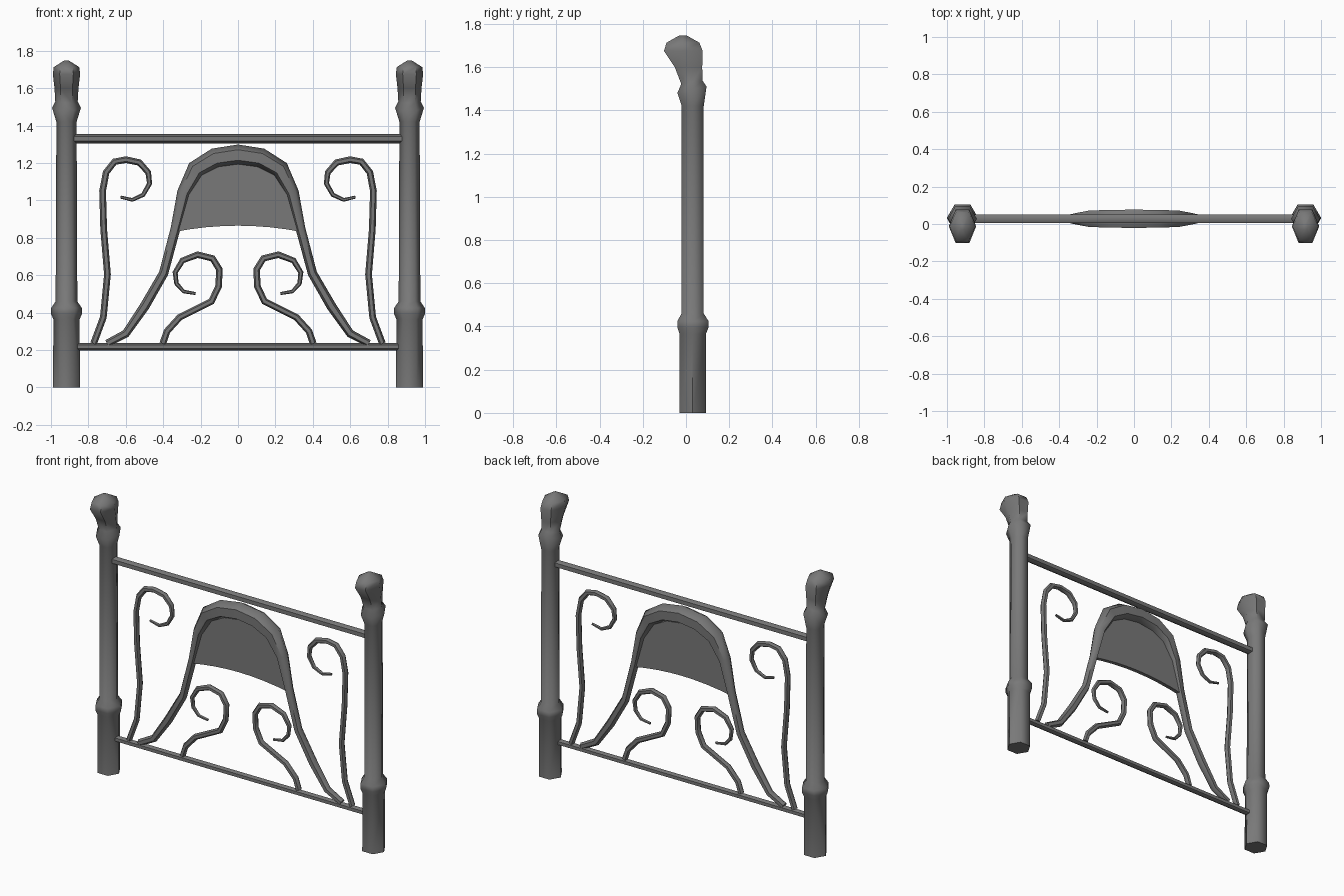
import bpy, bmesh, math
from mathutils import Vector

cube = bpy.data.objects.get("Cube")
if cube:
    bpy.data.objects.remove(cube)

iron = bpy.data.materials.new("dark grey iron")
iron.use_nodes = True
COLOUR = (0.19, 0.19, 0.19, 1)
iron.diffuse_color = COLOUR
iron.node_tree.nodes["Principled BSDF"].inputs["Base Color"].default_value = COLOUR

SIDES = 6
MID_Y = 0.028          # depth of the middle plane of the ironwork


def finish(name, bm, angle=60):
    """Turn a bmesh into a smooth-shaded iron object."""
    bmesh.ops.recalc_face_normals(bm, faces=bm.faces)
    mesh = bpy.data.meshes.new(name)
    bm.to_mesh(mesh)
    bm.free()
    mesh.materials.append(iron)
    obj = bpy.data.objects.new(name, mesh)
    bpy.context.collection.objects.link(obj)
    bpy.ops.object.select_all(action="DESELECT")
    obj.select_set(True)
    bpy.context.view_layer.objects.active = obj
    bpy.ops.object.shade_smooth_by_angle(angle=math.radians(angle))
    return obj


def skin(name, rings):
    """Join rings of points into a closed, capped tube."""
    bm = bmesh.new()
    loops = [[bm.verts.new(p) for p in ring] for ring in rings]
    for a, b in zip(loops, loops[1:]):
        for i in range(SIDES):
            j = (i + 1) % SIDES
            bm.faces.new((a[i], a[j], b[j], b[i]))
    bm.faces.new(loops[0])
    bm.faces.new(loops[-1])
    return finish(name, bm)


def tube(name, path, radii, side=1):
    """Sweep a six-sided bar along (x, z) points in the middle plane."""
    pts = [Vector((x * side, MID_Y, z)) for x, z in path]
    rings = []
    for i, p in enumerate(pts):
        before = (p - pts[i - 1]).normalized() if i else Vector()
        after = (pts[i + 1] - p).normalized() if i + 1 < len(pts) else Vector()
        t = (before + after).normalized()
        across = Vector((t.z, 0, -t.x))
        ring = []
        for k in range(SIDES):
            a = math.tau * k / SIDES
            ring.append(p + radii[i] * (across * math.cos(a) + Vector((0, math.sin(a), 0))))
        rings.append(ring)
    return skin(name, rings)


def taper(count, thick, thin, last):
    """Constant thickness that narrows over the last few points."""
    return [thick - (thick - thin) * max(0, i - count + 1 + last) / last for i in range(count)]


# Post outline: height, front y, back y, half width, rise towards the back
POST = [
    (0, -.03, .092, .072, 0), (.365, -.03, .092, .070, 0),
    (.395, -.04, .104, .084, 0), (.425, -.04, .104, .082, 0),
    (.46, -.02, .082, .058, 0), (1.42, -.02, .082, .054, 0),
    (1.495, -.04, .095, .077, .015), (1.53, -.022, .076, .060, .008),
    (1.60, -.052, .075, .064, 0), (1.675, -.102, .077, .073, 0),
    (1.713, -.09, .062, .068, 0), (1.747, -.03, .002, .014, 0),
]


def post(name, side):
    rings = []
    for z, front, back, half, rise in POST:
        ring = []
        for k in range(SIDES):
            a = math.tau * k / SIDES
            s = math.sin(a) / math.sin(math.pi / 3)
            ring.append((side * (.917 + half * math.cos(a)),
                         (front + back) / 2 + (back - front) / 2 * s, z + rise * s))
        rings.append(ring)
    skin(name, rings)


# Scrolls, as (x, z) on the left side
TALL_SCROLL = [
    (.772, .235), (.72, .375), (.698, .605), (.718, .845), (.724, 1.05), (.705, 1.15),
    (.66, 1.207), (.60, 1.218), (.528, 1.203), (.48, 1.15), (.473, 1.09),
    (.507, 1.03), (.565, 1.003), (.628, 1.018)]
LOW_SCROLL = [
    (.402, .235), (.38, .30), (.312, .375), (.142, .46), (.104, .54), (.099, .63),
    (.136, .69), (.216, .71), (.297, .679), (.336, .615), (.329, .556),
    (.291, .513), (.227, .502)]

for side, word in ((1, "left"), (-1, "right")):
    post(word + "_post", side)
    tube(word + "_tall_scroll", TALL_SCROLL, taper(len(TALL_SCROLL), .018, .008, 5), side)
    tube(word + "_low_scroll", LOW_SCROLL, taper(len(LOW_SCROLL), .018, .008, 5), side)

# Cross rails
tube("top_rail", [(-.877, 1.33), (.877, 1.33)], [.025, .025])
tube("bottom_rail", [(-.862, .218), (.862, .218)], [.02, .02])

# Bell-shaped arch, thickest at the crown
HALF_ARCH = [(-.70, .235), (-.60, .288), (-.50, .433), (-.398, .61), (-.334, .85),
             (-.29, 1.04), (-.225, 1.165), (-.122, 1.225), (0, 1.243)]
HALF_RADII = [.02, .022, .026, .025, .026, .036, .05, .055, .056]
arch = HALF_ARCH + [(-x, z) for x, z in HALF_ARCH[-2::-1]]
tube("arch", arch, HALF_RADII + HALF_RADII[-2::-1])

# Thin panel filling the top of the arch, with a bowed lower edge
crown = [(x, z) for x, z in arch if z > .84]
crown = [(-.337, .832)] + crown[1:-1] + [(.337, .832)]
lower = [(x, .865 - .29 * x * x) for x in (.26, .17, .08, 0, -.08, -.17, -.26)]
bm = bmesh.new()
face = bm.faces.new([bm.verts.new((x, MID_Y - .012, z)) for x, z in crown + lower])
new = bmesh.ops.extrude_face_region(bm, geom=[face], use_keep_orig=True)["geom"]
bmesh.ops.translate(bm, vec=(0, .024, 0),
                    verts=[v for v in new if isinstance(v, bmesh.types.BMVert)])
finish("arch_panel", bm, 30)
